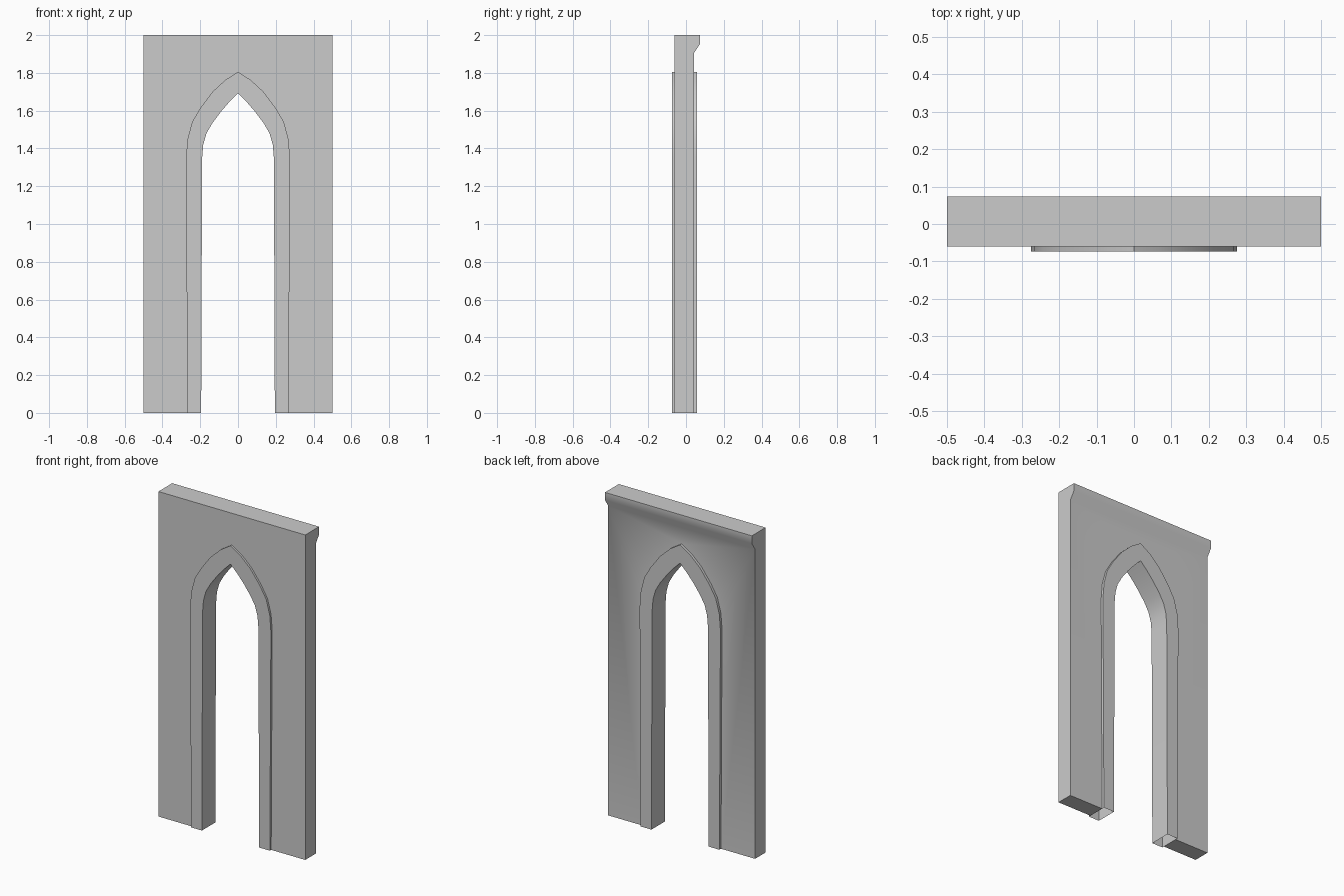
import bpy, bmesh, math

if "Cube" in bpy.data.objects:
    bpy.data.objects.remove(bpy.data.objects["Cube"])

FRONT, BACK = -0.06, 0.042            # wall faces
TRIM_FRONT, TRIM_BACK = -0.073, 0.058  # trim faces
TOP, LEDGE = 2.0, 1.905

# Right halves of the pointed arch outlines, floor to apex (x, z)
OUTER = [(0.268, 0), (0.275, 1.35), (0.267, 1.45), (0.243, 1.54),
         (0.2, 1.613), (0.135, 1.7), (0.068, 1.762), (0, 1.805)]
INNER = [(0.195, 0), (0.19, 1.35), (0.184, 1.42), (0.167, 1.48),
         (0.135, 1.535), (0.09, 1.595), (0.045, 1.647), (0, 1.692)]


def full_arch(half):
    """Left foot over the apex to the right foot."""
    return [(-x, z) for x, z in half[:-1]] + half[::-1]


def make_object(name, polygons):
    """Join polygons into one welded mesh with smooth curves and sharp edges."""
    bm = bmesh.new()
    for poly in polygons:
        bm.faces.new([bm.verts.new(p) for p in poly])
    bmesh.ops.remove_doubles(bm, verts=bm.verts, dist=1e-5)
    bmesh.ops.recalc_face_normals(bm, faces=bm.faces)
    mesh = bpy.data.meshes.new(name)
    bm.to_mesh(mesh)
    bm.free()
    obj = bpy.data.objects.new(name, mesh)
    bpy.context.collection.objects.link(obj)
    bpy.ops.object.select_all(action='DESELECT')
    bpy.context.view_layer.objects.active = obj
    obj.select_set(True)
    bpy.ops.object.shade_smooth_by_angle(angle=math.radians(40))
    return obj


def wall_face(y, top):
    """Wall panel outline with the arch notched out of it."""
    outline = [(-0.5, 0)] + full_arch(OUTER) + [(0.5, 0), (0.5, top), (-0.5, top)]
    return [(x, y, z) for x, z in outline]


# Wall with a coved ledge along the top of the back
ledge = [(FRONT, TOP), (0.074, TOP), (0.074, 1.952), (BACK, LEDGE)]
faces = [wall_face(FRONT, TOP), wall_face(BACK, LEDGE)]
for (y0, z0), (y1, z1) in zip(ledge, ledge[1:]):
    faces.append([(-0.5, y0, z0), (0.5, y0, z0), (0.5, y1, z1), (-0.5, y1, z1)])
for s in (-1, 1):
    faces.append([(s * 0.5, y, z) for y, z in [(FRONT, 0)] + ledge + [(BACK, 0)]])
    foot = OUTER[0][0]
    faces.append([(s * 0.5, FRONT, 0), (s * foot, FRONT, 0),
                  (s * foot, BACK, 0), (s * 0.5, BACK, 0)])
make_object("wall", faces)

# Arch trim: a rectangular tube following the arch, open at the feet
rings = [[(x, y, z) for x, z in full_arch(half)]
         for half, y in ((OUTER, TRIM_FRONT), (INNER, TRIM_FRONT),
                         (INNER, TRIM_BACK), (OUTER, TRIM_BACK))]
faces = []
for a, b in zip(rings, rings[1:] + rings[:1]):
    for i in range(len(a) - 1):
        faces.append([a[i], a[i + 1], b[i + 1], b[i]])
make_object("arch_trim", faces)
